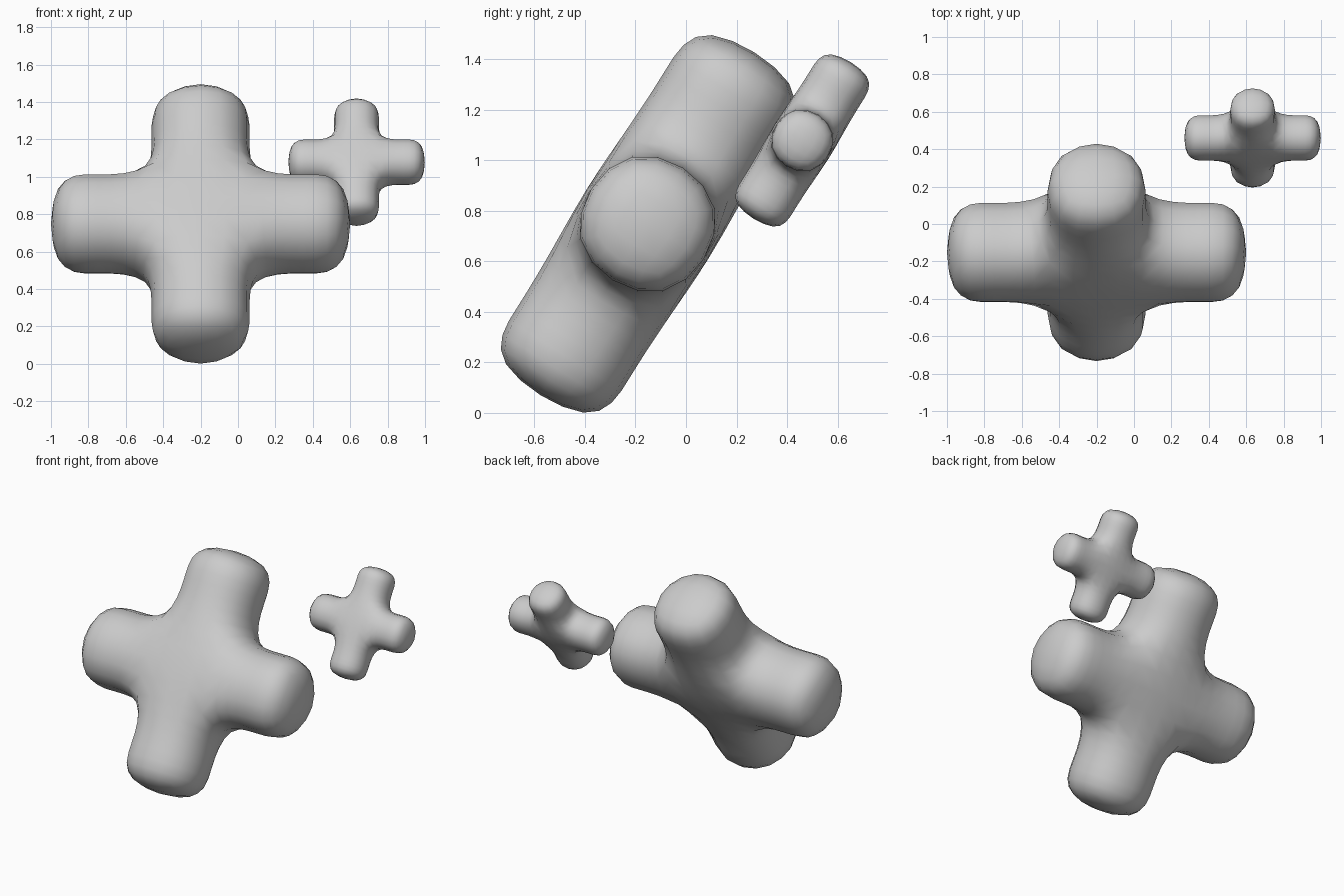
import bpy, bmesh, math

if "Cube" in bpy.data.objects:
    bpy.data.objects.remove(bpy.data.objects["Cube"])

H = 0.28     # half width of the central cube
SEG = 0.268  # length of each of the two arm segments


def rounded_cross(name, location, scale):
    # central cube with four two-segment arms pulled out along x and z
    bm = bmesh.new()
    bmesh.ops.create_cube(bm, size=2 * H)
    bm.normal_update()
    caps = [f for f in bm.faces if abs(f.normal.y) < 0.5]
    for step in range(2):
        caps = bmesh.ops.extrude_discrete_faces(bm, faces=caps)["faces"]
        for f in caps:
            direction = f.calc_center_median().normalized()
            bmesh.ops.translate(bm, verts=list(f.verts), vec=direction * SEG)
    bmesh.ops.remove_doubles(bm, verts=bm.verts[:], dist=1e-5)
    bmesh.ops.recalc_face_normals(bm, faces=bm.faces[:])
    for f in bm.faces:
        f.smooth = True
    mesh = bpy.data.meshes.new(name)
    bm.to_mesh(mesh)
    bm.free()

    ob = bpy.data.objects.new(name, mesh)
    bpy.context.collection.objects.link(ob)
    ob.location = location
    ob.scale = (scale,) * 3
    ob.rotation_euler = (math.radians(-32), 0, 0)  # top leans back
    # soften the blocky cage
    sub = ob.modifiers.new("soften", "SUBSURF")
    sub.levels = sub.render_levels = 2
    sub.use_limit_surface = False
    return ob


rounded_cross("large_cross", (-0.20, -0.152, 0.748), 1.0)
rounded_cross("small_cross", (0.634, 0.46, 1.078), 0.456)
